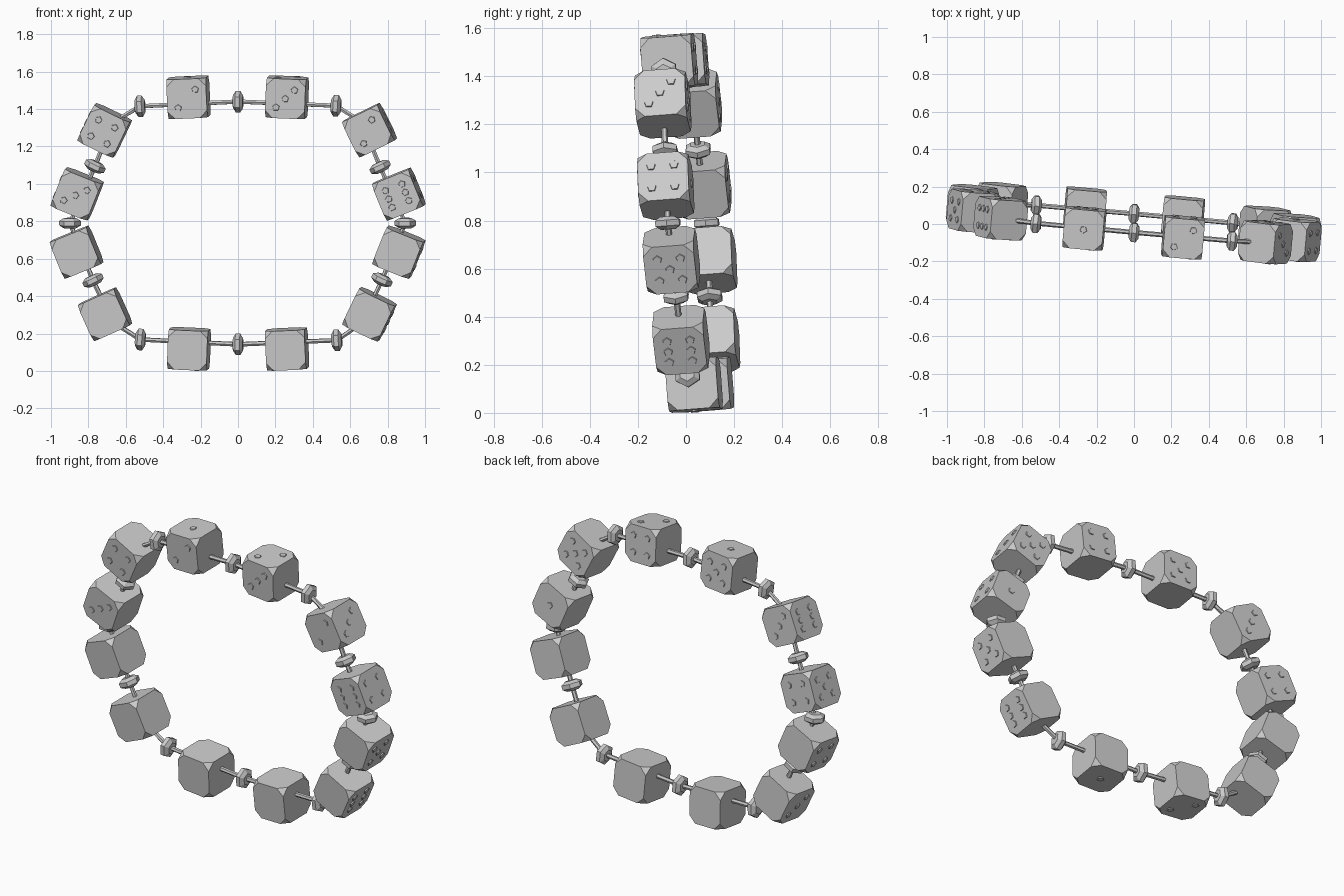
import bpy, bmesh, math
from mathutils import Vector, Matrix

if "Cube" in bpy.data.objects:
    bpy.data.objects.remove(bpy.data.objects["Cube"])

SIZE = 0.212      # die edge length
CUT = 0.04        # corner truncation

grey = bpy.data.materials.new("light_grey")
grey.diffuse_color = (0.6, 0.6, 0.6, 1)
grey.use_nodes = True
grey.node_tree.nodes["Principled BSDF"].inputs["Base Color"].default_value = grey.diffuse_color

# Slightly tilted plane the bracelet lies in
N = Vector((0.09, 1, 0.077)).normalized()
EX = Vector((1, -0.09, 0)).normalized()
EZ = EX.cross(N)


def on_plane(x, z):
    return Vector((x, 0.005 - 0.09 * x - 0.077 * (z - 0.79), z))


def frame(x, z, degrees):
    """Local x and z in the bracelet plane, local y towards the back."""
    a = math.radians(degrees)
    u = math.cos(a) * EX + math.sin(a) * EZ
    w = -math.sin(a) * EX + math.cos(a) * EZ
    m = Matrix((u, N, w)).transposed().to_4x4()
    m.translation = on_plane(x, z)
    return m


def add_object(name, bm, matrix):
    bmesh.ops.recalc_face_normals(bm, faces=bm.faces[:])
    me = bpy.data.meshes.new(name)
    bm.to_mesh(me)
    bm.free()
    me.materials.append(grey)
    ob = bpy.data.objects.new(name, me)
    ob.matrix_world = matrix
    bpy.context.collection.objects.link(ob)


# Pip layouts on a die face
P = 0.048
DIAG = [(-P, -P), (P, P)]
FOUR = DIAG + [(-P, P), (P, -P)]
PIPS = {0: [], 1: [(0, 0)], 2: DIAG, 3: DIAG + [(0, 0)], 4: FOUR,
        5: FOUR + [(0, 0)], 6: FOUR + [(-P, 0), (P, 0)]}


def add_pips(bm, direction, count):
    """Low five-sided studs on the face pointing in a local direction."""
    d = Vector(direction)
    rot = d.to_track_quat('Z', 'Y').to_matrix().to_4x4()
    base = Matrix.Translation(d * (SIZE / 2 + 0.001)) @ rot
    for px, py in PIPS[count]:
        bmesh.ops.create_cone(bm, cap_ends=True, segments=5, radius1=0.021,
                              radius2=0.018, depth=0.008,
                              matrix=base @ Matrix.Translation((px, py, 0)))


def die(name, x, z, degrees, outward, outer, front=0, back=0):
    bm = bmesh.new()
    bmesh.ops.create_cube(bm, size=SIZE)
    bmesh.ops.bevel(bm, geom=bm.verts[:], offset=CUT, segments=1,
                    profile=0.5, affect='VERTICES')
    add_pips(bm, outward, outer)
    add_pips(bm, (0, -1, 0), front)
    add_pips(bm, (0, 1, 0), back)
    add_object(name, bm, frame(x, z, degrees))


def bead(name, x, z, degrees):
    """Six-sided bead threaded along local x, tapered at both ends."""
    bm = bmesh.new()
    rings = []
    for px, r in [(-0.027, 0.034), (-0.012, 0.058), (0.012, 0.058), (0.027, 0.034)]:
        rings.append([bm.verts.new((px, r * math.sin(k * math.pi / 3),
                                    r * math.cos(k * math.pi / 3))) for k in range(6)])
    for a, b in zip(rings, rings[1:]):
        for k in range(6):
            j = (k + 1) % 6
            bm.faces.new((a[k], a[j], b[j], b[k]))
    bm.faces.new(rings[0])
    bm.faces.new(rings[-1])
    add_object(name, bm, frame(x, z, degrees))


# Dice: position, turn, outward side, pips on outer, front and back faces
UP, DOWN, LEFT, RIGHT = (0, 0, 1), (0, 0, -1), (-1, 0, 0), (1, 0, 0)
die("die_top_left", -0.265, 1.463, 2.5, UP, 1, 2, 5)
die("die_top_right", 0.262, 1.463, -2.5, UP, 2, 3, 4)
die("die_right_1", 0.703, 1.287, 26, RIGHT, 3, 2, 5)
die("die_right_2", 0.86, 0.945, 22, RIGHT, 4, 6, 1)
die("die_right_3", 0.86, 0.635, -22, RIGHT, 5)
die("die_right_4", 0.703, 0.303, -26, RIGHT, 6)
die("die_bottom_right", 0.262, 0.117, 2.5, DOWN, 1)
die("die_bottom_left", -0.262, 0.118, -2.5, DOWN, 2)
die("die_left_4", -0.711, 0.303, 24, LEFT, 3)
die("die_left_3", -0.863, 0.635, 22, LEFT, 4)
die("die_left_2", -0.86, 0.947, -22, LEFT, 5, 3, 4)
die("die_left_1", -0.713, 1.286, -26, LEFT, 6, 4, 3)

# Beads between the dice: position and axis angle
BEADS = [(-0.524, 1.415, 4), (0, 1.44, 0), (0.524, 1.418, -4),
         (0.76, 1.09, -65), (0.895, 0.79, -90), (0.77, 0.487, 65),
         (0.528, 0.164, 4), (0, 0.142, 0), (-0.522, 0.168, -4),
         (-0.775, 0.484, -65), (-0.898, 0.79, 90), (-0.765, 1.094, 65)]
for i, (x, z, a) in enumerate(BEADS):
    bead(f"bead_{i + 1}", x, z, a)

# Cord through every bead, bending inside the corner dice
path = [(x, z) for x, z, a in BEADS]
path = (path[:3] + [(0.663, 1.33)] + path[3:6] + [(0.665, 0.258)]
        + path[6:9] + [(-0.67, 0.262)] + path[9:] + [(-0.673, 1.326)])
cu = bpy.data.curves.new("cord", 'CURVE')
cu.dimensions = '3D'
cu.bevel_depth = 0.013
cu.bevel_resolution = 1
sp = cu.splines.new('POLY')
sp.points.add(len(path) - 1)
for pt, (x, z) in zip(sp.points, path):
    pt.co = (*on_plane(x, z), 1)
sp.use_cyclic_u = True
sp.use_smooth = False
cu.materials.append(grey)
cord = bpy.data.objects.new("cord", cu)
bpy.context.collection.objects.link(cord)
